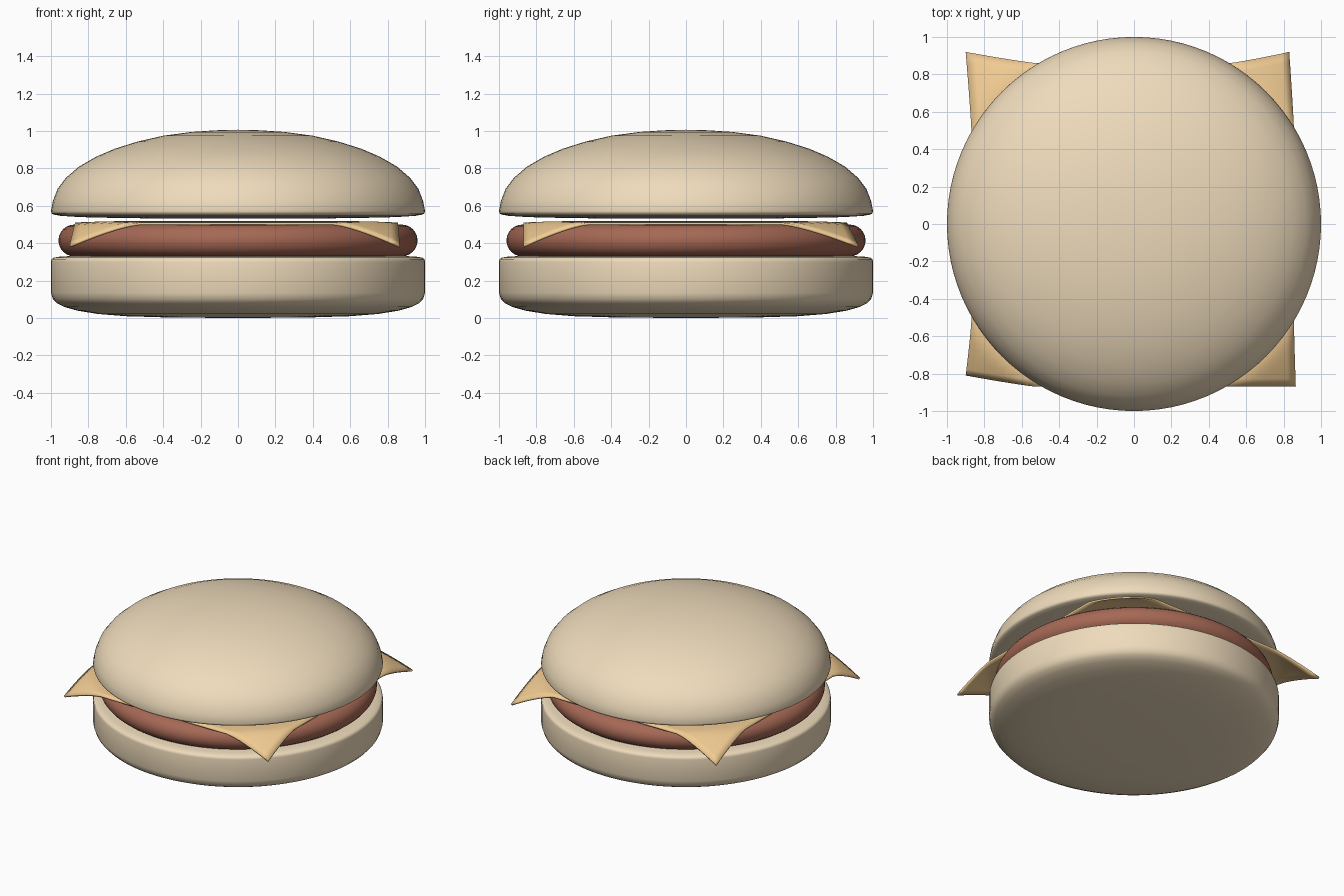
import bpy, bmesh, math

if "Cube" in bpy.data.objects:
    bpy.data.objects.remove(bpy.data.objects["Cube"])


def material(name, color):
    m = bpy.data.materials.new(name)
    m.diffuse_color = (*color, 1)
    m.use_nodes = True
    m.node_tree.nodes["Principled BSDF"].inputs["Base Color"].default_value = m.diffuse_color
    return m


def finish(name, bm, mat, angle):
    bmesh.ops.recalc_face_normals(bm, faces=bm.faces)
    me = bpy.data.meshes.new(name)
    bm.to_mesh(me)
    bm.free()
    ob = bpy.data.objects.new(name, me)
    bpy.context.collection.objects.link(ob)
    me.materials.append(mat)
    bpy.ops.object.select_all(action='DESELECT')
    ob.select_set(True)
    bpy.context.view_layer.objects.active = ob
    bpy.ops.object.shade_smooth_by_angle(angle=math.radians(angle))
    return ob


def lathe(name, profile, mat, steps=96):
    """Spin an (r, z) profile, starting and ending on the axis."""
    bm = bmesh.new()
    vs = [bm.verts.new((r, 0, z)) for r, z in profile]
    es = [bm.edges.new(p) for p in zip(vs, vs[1:])]
    bmesh.ops.spin(bm, geom=vs + es, cent=(0, 0, 0), axis=(0, 0, 1),
                   angle=math.tau, steps=steps, use_merge=True)
    bmesh.ops.remove_doubles(bm, verts=bm.verts, dist=1e-4)
    return finish(name, bm, mat, 50)


bun = material("bun", (0.86, 0.71, 0.50))
meat = material("meat", (0.38, 0.14, 0.09))
cheddar = material("cheddar", (0.88, 0.60, 0.29))

# Bottom bun: softly rounded underside, tight upper rim
lathe("bottom_bun", [
    (0, 0), (0.4, 0.004), (0.6, 0.01), (0.75, 0.022), (0.86, 0.04),
    (0.93, 0.06), (0.97, 0.08), (0.99, 0.103), (1, 0.135), (1, 0.30),
    (0.997, 0.315), (0.985, 0.323), (0.95, 0.329), (0.88, 0.332),
    (0, 0.333)], bun)

# Patty: disc with a fully rounded rim
rim = [(0.875 + 0.085 * math.cos(a), 0.415 + 0.085 * math.sin(a))
       for a in (math.radians(-90 + 15 * i) for i in range(13))]
lathe("patty", [(0, 0.33)] + rim + [(0, 0.50)], meat)

# Top bun: dome with a nearly flat underside
lathe("top_bun", [
    (0, 0.532), (0.6, 0.534), (0.85, 0.54), (0.95, 0.547), (0.985, 0.553),
    (0.997, 0.56), (1, 0.572), (0.99, 0.625), (0.965, 0.69), (0.92, 0.75),
    (0.85, 0.81), (0.76, 0.862), (0.66, 0.905), (0.54, 0.943), (0.4, 0.975),
    (0.25, 0.995), (0.12, 1.004), (0, 1.007)], bun)

# Cheese slice: square sheet whose four corners droop and flare unevenly
flare = {(-1, -1): (-0.03, 0.06), (1, -1): (0.01, 0.0),
         (-1, 1): (-0.03, 0.06), (1, 1): (-0.025, 0.06)}
bm = bmesh.new()
bmesh.ops.create_grid(bm, x_segments=40, y_segments=40, size=1)
for v in bm.verts:
    u, w = v.co.x, v.co.y
    x, y = -0.0075 + 0.8625 * u, -0.005 + 0.865 * w
    t = max(0, (math.hypot(u, w) - 1.17) / (math.sqrt(2) - 1.17))
    dx, dy = flare[(1 if u > 0 else -1, 1 if w > 0 else -1)]
    edge = max(0, max(abs(u), abs(w)) - 0.6) / 0.4
    v.co = (x + dx * t, y + dy * t,
            0.519 - 0.008 * edge ** 2 - 0.122 * t ** 1.15)
cheese = finish("cheese_slice", bm, cheddar, 40)
solid = cheese.modifiers.new("thickness", 'SOLIDIFY')
solid.thickness = 0.014
solid.offset = -1
